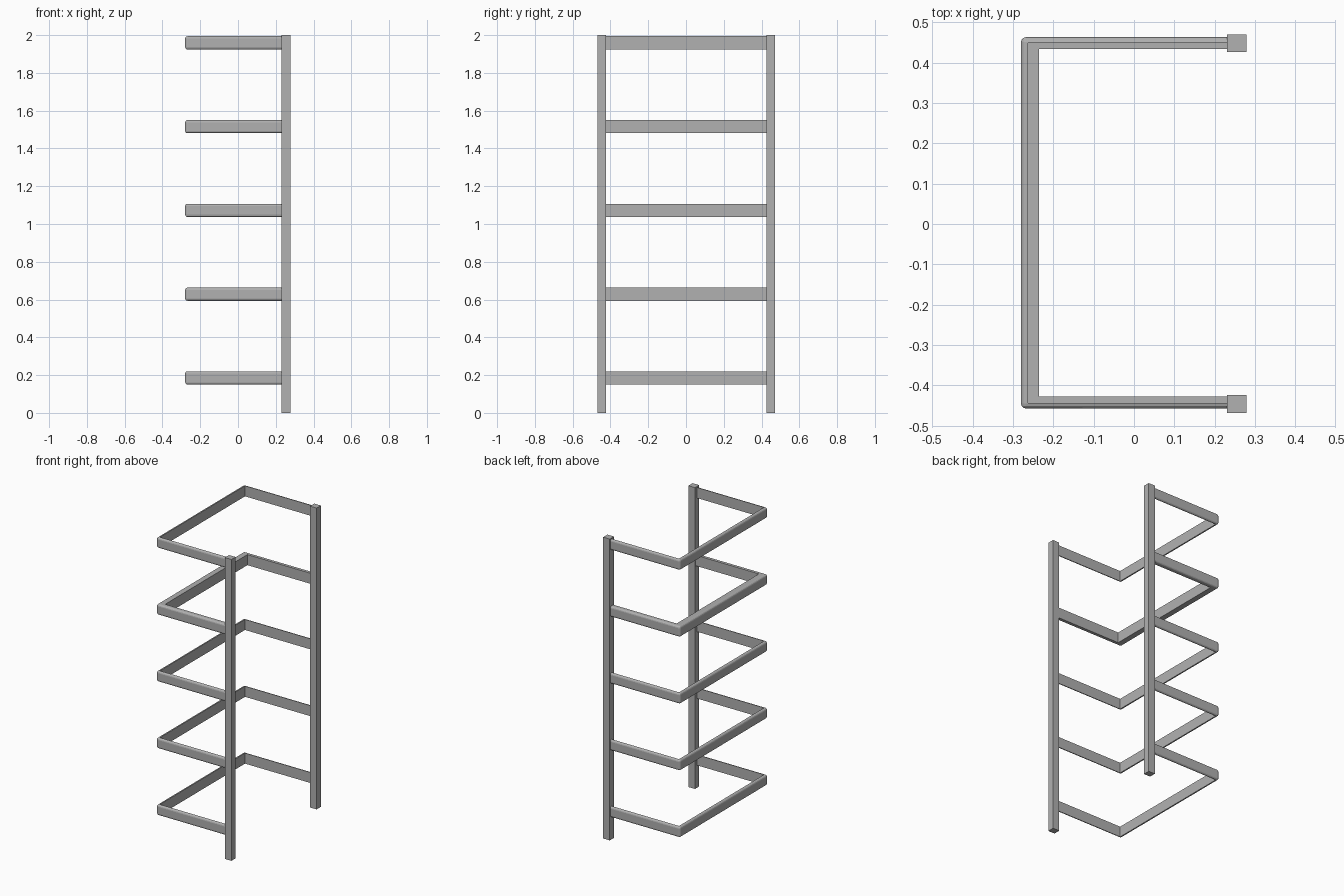
import bpy
import bmesh

if "Cube" in bpy.data.objects:
    bpy.data.objects.remove(bpy.data.objects["Cube"])

# Dark grey metal
metal = bpy.data.materials.new("dark_grey_metal")
metal.diffuse_color = (0.44, 0.44, 0.44, 1)
metal.use_nodes = True
metal.node_tree.nodes["Principled BSDF"].inputs["Base Color"].default_value = metal.diffuse_color


def make_object(name, bm):
    bmesh.ops.recalc_face_normals(bm, faces=bm.faces)
    mesh = bpy.data.meshes.new(name)
    bm.to_mesh(mesh)
    bm.free()
    mesh.materials.append(metal)
    obj = bpy.data.objects.new(name, mesh)
    bpy.context.collection.objects.link(obj)
    return obj


def post(name, y):
    bm = bmesh.new()
    bmesh.ops.create_cube(bm, size=1)
    for v in bm.verts:
        v.co.x = 0.255 + v.co.x * 0.048
        v.co.y = y + v.co.y * 0.044
        v.co.z = 1 + v.co.z * 2
    make_object(name, bm)


# U-shaped flat bar with rounded outer edges
def rail(name, z0, z1, tx, ty):
    x0, x1, y0, y1 = -0.28, 0.235, -0.457, 0.463
    outer = [(x1, y0), (x0, y0), (x0, y1), (x1, y1)]
    inner = [(x1, y0 + ty), (x0 + tx, y0 + ty), (x0 + tx, y1 - ty), (x1, y1 - ty)]
    bm = bmesh.new()
    rings = []
    for o, i in zip(outer, inner):
        rings.append([bm.verts.new((*p, z)) for p, z in
                      ((o, z0), (o, z1), (i, z1), (i, z0))])
    for a, b in zip(rings, rings[1:]):
        for k in range(4):
            n = (k + 1) % 4
            bm.faces.new((a[k], a[n], b[n], b[k]))
    bm.faces.new(rings[0])
    bm.faces.new(rings[-1])
    # bevel the long outer edges and the two outer corners
    edges = [bm.edges.get((a[k], b[k])) for a, b in zip(rings, rings[1:]) for k in (0, 1)]
    edges += [bm.edges.get((r[0], r[1])) for r in rings[1:3]]
    bmesh.ops.bevel(bm, geom=edges, offset=0.012, segments=3, profile=0.5,
                    affect='EDGES')
    make_object(name, bm)


# Two upright posts
post("front_post", -0.446)
post("rear_post", 0.448)

# Five rails, the fourth is a thicker bar
for i in range(5):
    z = 0.15 + i * 0.4435
    tx, ty = (0.045, 0.029) if i == 3 else (0.017, 0.014)
    rail(f"rail_{i + 1}", z, z + 0.07, tx, ty)
